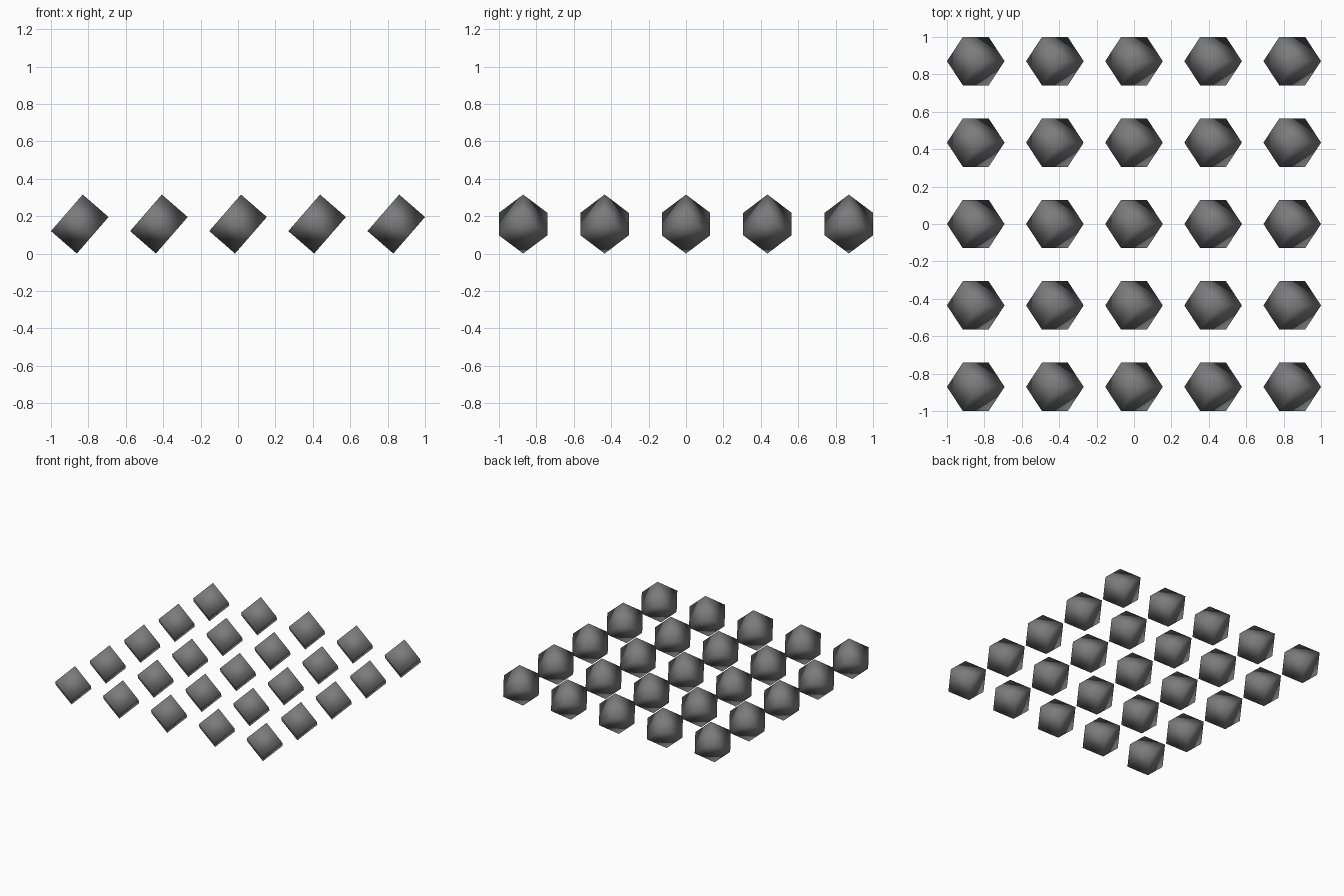
import bpy, math
from mathutils import Matrix

if "Cube" in bpy.data.objects:
    bpy.data.objects.remove(bpy.data.objects["Cube"])

SIDE = 0.183            # cube edge
TILT = math.radians(49)  # slope of the face diagonal in the xz plane
c, s = math.cos(TILT), math.sin(TILT)

mat = bpy.data.materials.new("dark grey")
mat.diffuse_color = (0.2, 0.2, 0.2, 1)
mat.use_nodes = True
mat.node_tree.nodes["Principled BSDF"].inputs["Base Color"].default_value = mat.diffuse_color

# Cube axes: one slopes down to the right, the other two straddle the xz plane
r = math.sqrt(0.5)
rot = Matrix(((s, c * r, c * r), (0, -r, r), (-c, s * r, s * r))).to_4x4()
if rot.determinant() < 0:
    rot = rot @ Matrix.Diagonal((1, 1, -1, 1))

half_x = SIDE * (math.sqrt(2) * c + s) / 2
half_y = SIDE * r
half_z = SIDE * (math.sqrt(2) * s + c) / 2
step_x, step_y = (1 - half_x) / 2, (1 - half_y) / 2

# Five by five grid of tilted cubes
bpy.ops.mesh.primitive_cube_add(size=SIDE)
first = bpy.context.object
first.data.transform(rot)
first.data.materials.append(mat)
first.data.shade_smooth()
for i in range(5):
    for j in range(5):
        cube = first if i == j == 0 else bpy.data.objects.new("tilted_cube", first.data)
        if cube is not first:
            bpy.context.collection.objects.link(cube)
        cube.name = f"tilted_cube_{i}_{j}"
        cube.location = ((i - 2) * step_x, (j - 2) * step_y, half_z)
